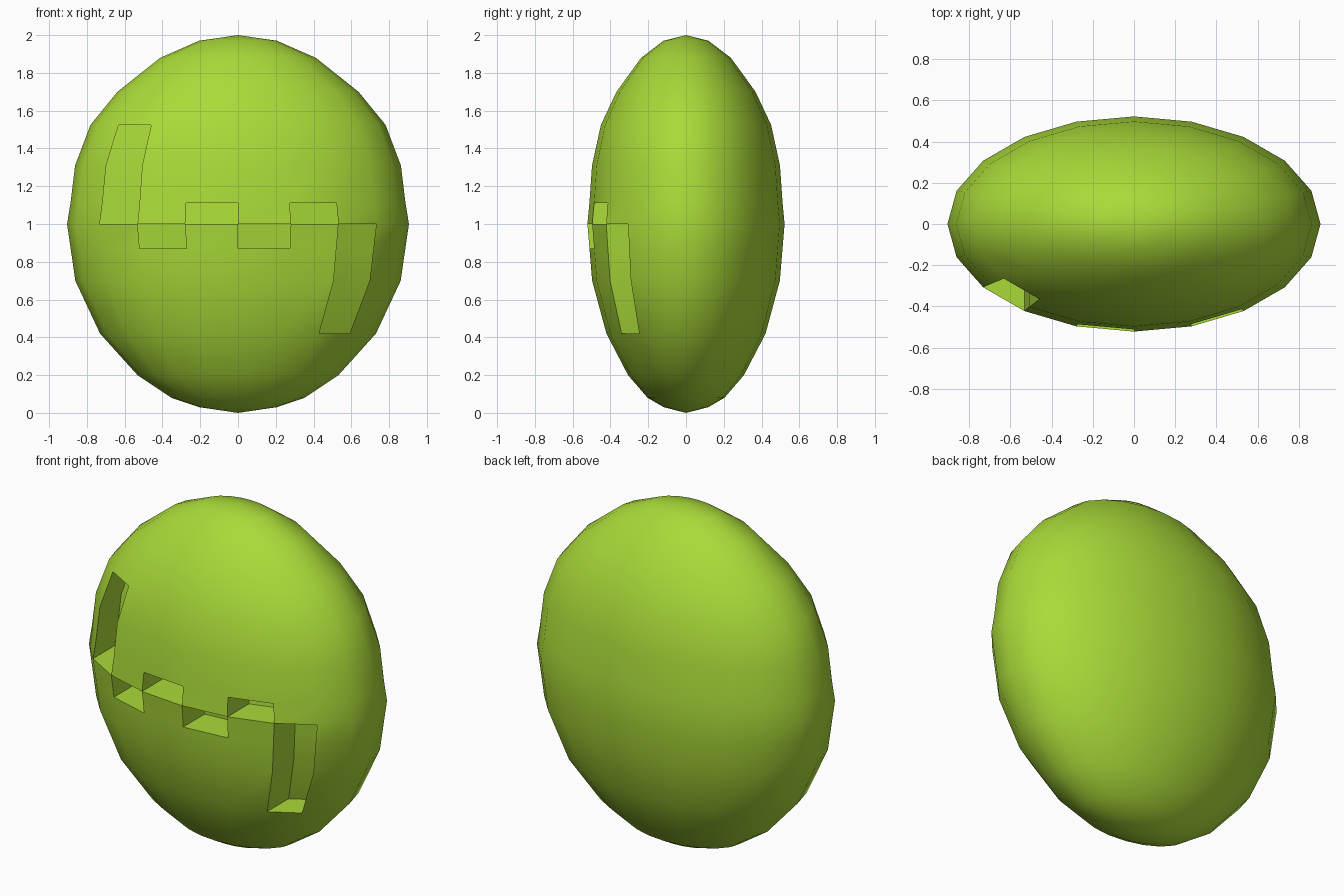
import bpy, bmesh, math

if "Cube" in bpy.data.objects:
    bpy.data.objects.remove(bpy.data.objects["Cube"])

SEG = 20
RX, RY = 0.905, 0.522
DEPTH = 0.2

# Side profile of the shell: (radius fraction, height) from bottom to top
PROFILE = [(0.0, 0.0), (0.225, 0.03), (0.39, 0.08), (0.588, 0.2), (0.807, 0.42),
           (0.952, 0.7), (0.979, 0.87), (1.0, 1.0), (0.98, 1.11), (0.953, 1.31),
           (0.863, 1.525), (0.705, 1.7), (0.455, 1.88), (0.228, 1.97), (0.0, 2.0)]

# Sunken panels on the front: (column, first row, last row)
PANELS = [(12, 7, 9), (13, 6, 6), (14, 7, 7), (15, 6, 6), (16, 7, 7), (17, 4, 6)]


def make_shell(bm):
    """Skin elliptical rings together; return faces keyed by (column, row)."""
    rings = []
    for r, z in PROFILE:
        if r == 0:
            rings.append([bm.verts.new((0, 0, z))] * SEG)
            continue
        angles = [2 * math.pi * i / SEG for i in range(SEG)]
        rings.append([bm.verts.new((RX * r * math.cos(a), RY * r * math.sin(a), z))
                      for a in angles])
    faces = {}
    for row in range(len(rings) - 1):
        lo, hi = rings[row], rings[row + 1]
        for c in range(SEG):
            n = (c + 1) % SEG
            quad = list(dict.fromkeys((lo[c], lo[n], hi[n], hi[c])))
            faces[c, row] = bm.faces.new(quad)
    return faces


def sink(bm, faces):
    """Push a patch of faces straight back into the shell."""
    ext = bmesh.ops.extrude_face_region(bm, geom=faces)["geom"]
    moved = [g for g in ext if isinstance(g, bmesh.types.BMVert)]
    bmesh.ops.translate(bm, verts=moved, vec=(0, DEPTH, 0))
    left = [f for f in faces if f.is_valid]
    if left:
        bmesh.ops.delete(bm, geom=left, context='FACES')


bm = bmesh.new()
cells = make_shell(bm)
for col, first, last in PANELS:
    sink(bm, [cells[col, r] for r in range(first, last + 1)])
bmesh.ops.recalc_face_normals(bm, faces=bm.faces)

mesh = bpy.data.meshes.new("cracked_egg_shell")
bm.to_mesh(mesh)
bm.free()
shell = bpy.data.objects.new("cracked_egg_shell", mesh)
bpy.context.collection.objects.link(shell)

# Green shell colour
green = bpy.data.materials.new("shell_green")
green.diffuse_color = (0.40, 0.70, 0.04, 1)
green.use_nodes = True
green.node_tree.nodes["Principled BSDF"].inputs["Base Color"].default_value = green.diffuse_color
mesh.materials.append(green)

# Smooth shell, crisp panel edges
bpy.context.view_layer.objects.active = shell
shell.select_set(True)
bpy.ops.object.shade_smooth_by_angle(angle=math.radians(40))
